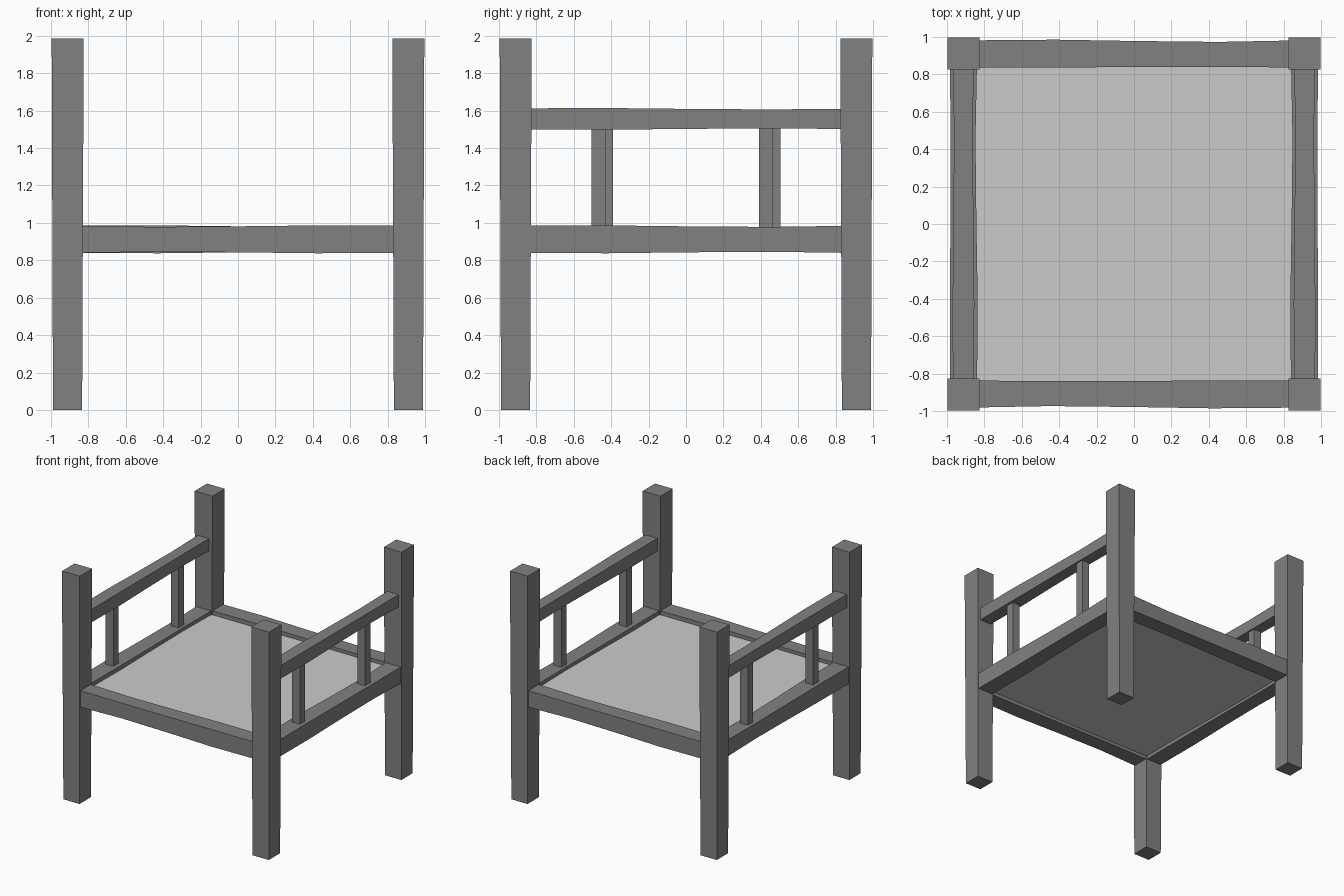
import bpy, bmesh
from math import radians
from mathutils import Matrix

if "Cube" in bpy.data.objects:
    bpy.data.objects.remove(bpy.data.objects["Cube"])

# Dark grey for the timber frame
timber = bpy.data.materials.new("dark_timber")
timber.diffuse_color = (.22, .22, .22, 1)
timber.use_nodes = True
timber.node_tree.nodes["Principled BSDF"].inputs["Base Color"].default_value = timber.diffuse_color


def beam(name, stations, frame):
    """Loft square sections (position along, centre offset, width) along local x."""
    bm = bmesh.new()
    rings = []
    for p, off, w in stations:
        h = w / 2
        rings.append([bm.verts.new((p, off + a * h, b * h))
                      for a, b in ((-1, -1), (1, -1), (1, 1), (-1, 1))])
    for r, s in zip(rings, rings[1:]):
        for i in range(4):
            j = (i + 1) % 4
            bm.faces.new((r[i], r[j], s[j], s[i]))
    bm.faces.new(rings[0][::-1])
    bm.faces.new(rings[-1])
    bmesh.ops.transform(bm, matrix=frame, verts=bm.verts)
    bmesh.ops.recalc_face_normals(bm, faces=bm.faces)
    mesh = bpy.data.meshes.new(name)
    bm.to_mesh(mesh)
    bm.free()
    mesh.materials.append(timber)
    ob = bpy.data.objects.new(name, mesh)
    bpy.context.collection.objects.link(ob)
    # Smooth along the length, crisp at the corners
    bpy.ops.object.select_all(action='DESELECT')
    ob.select_set(True)
    bpy.context.view_layer.objects.active = ob
    bpy.ops.object.shade_smooth_by_angle(angle=radians(30))
    return ob


def mirror_x(ob):
    m = ob.modifiers.new("mirror", 'MIRROR')
    m.use_axis = (True, False, False)


# Four slightly flaring corner posts
upright = Matrix(((0, 1, 0, 0), (0, 0, 1, 0), (1, 0, 0, 0), (0, 0, 0, 1)))
levels = [(0, 0, .155), (.5, 0, .16), (1.0, 0, .163), (1.5, 0, .168), (1.987, 0, .17)]
for y, label in ((-.911, "front_post"), (.911, "back_post")):
    mirror_x(beam(label, levels, Matrix.Translation((.911, y, 0)) @ upright))

# Hand-hewn seat rails, thicker toward one end
half_turn = Matrix.Rotation(radians(180), 4, 'Z')
rail = [(-.84, 0, .144), (-.45, .002, .133), (0, 0, .139), (.42, -.002, .149), (.84, 0, .146)]
front = Matrix.Translation((0, -.909, .912))
beam("front_rail", rail, front)
beam("back_rail", rail, half_turn @ front)

# Side rails and arm rails, mirrored left to right
turn = Matrix.Rotation(radians(-90), 4, 'Z')
mirror_x(beam("side_rail", rail, Matrix.Translation((.912, 0, .912)) @ turn))
arm = [(-.84, 0, .108), (-.45, 0, .101), (0, 0, .107), (.42, 0, .116), (.84, 0, .113)]
mirror_x(beam("arm_rail", arm, Matrix.Translation((.912, 0, 1.556)) @ turn))

# Square spindles under the arms; the left pair is the right pair turned half round
spindle = [(.97, 0, .074), (1.51, 0, .074)]
for y, label, other in ((-.468, "front", "back"), (.428, "back", "front")):
    place = Matrix.Translation((.912, y, 0)) @ upright
    beam("right_" + label + "_spindle", spindle, place)
    beam("left_" + other + "_spindle", spindle, half_turn @ place)

# Seat panel set down between the rails
bpy.ops.mesh.primitive_cube_add(size=1, location=(0, 0, .91))
seat = bpy.context.object
seat.name = "seat_panel"
seat.scale = (1.70, 1.70, .08)
